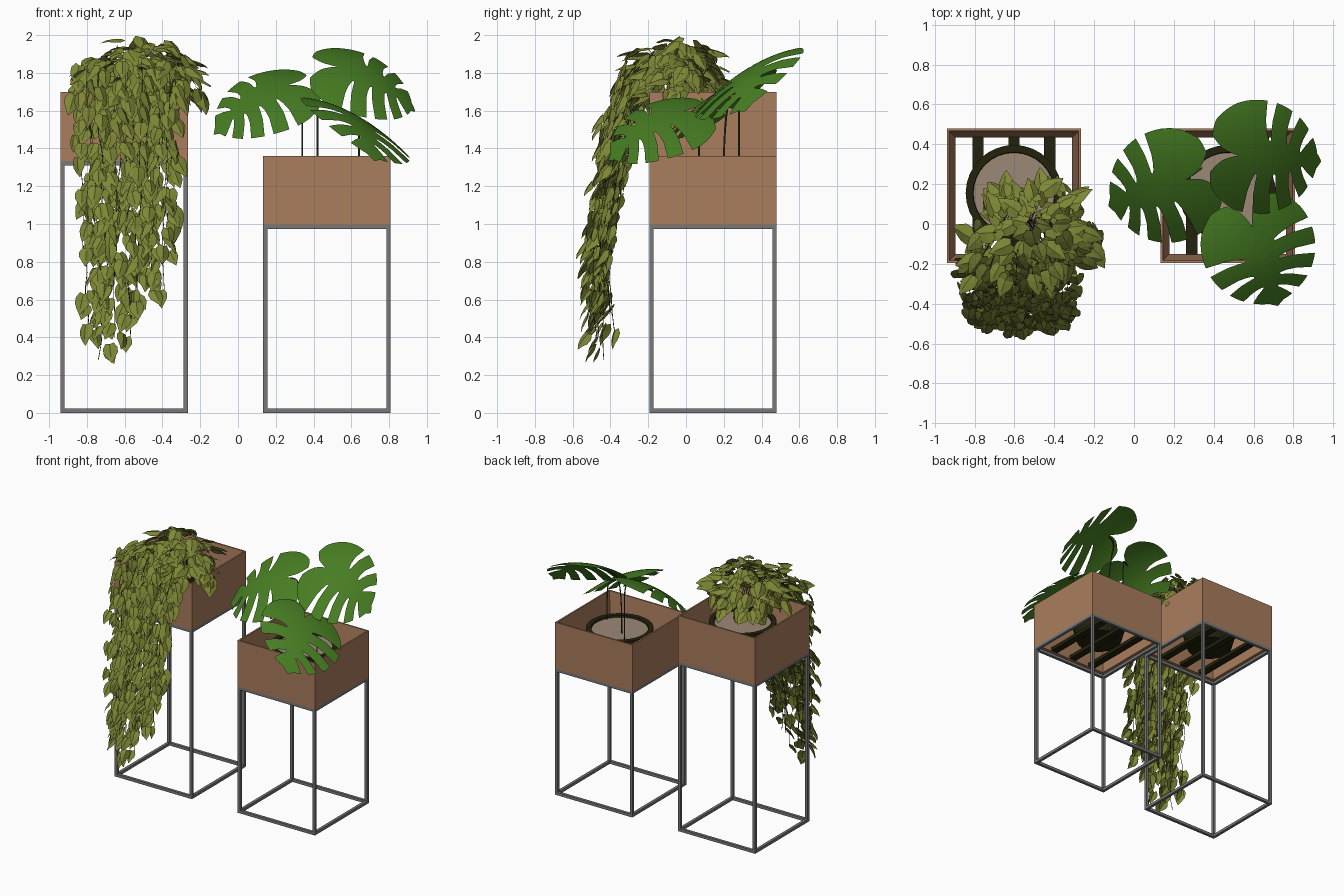
import bpy, bmesh, math, random
from mathutils import Vector, Matrix

if "Cube" in bpy.data.objects:
    bpy.data.objects.remove(bpy.data.objects["Cube"])

rnd = random.Random(7)


def mat(name, c):
    m = bpy.data.materials.new(name)
    m.diffuse_color = (*c, 1)
    m.use_nodes = True
    m.node_tree.nodes["Principled BSDF"].inputs["Base Color"].default_value = m.diffuse_color
    return m


WOOD = mat("warm wood", (0.395, 0.205, 0.11))
METAL = mat("grey metal", (0.19, 0.19, 0.195))
POT = mat("dark olive pot", (0.017, 0.016, 0.004))
SLAT = mat("dark slat", (0.017, 0.015, 0.004))
SOIL = mat("pale soil", (0.33, 0.25, 0.185))
VINE = mat("olive leaf", (0.21, 0.24, 0.036))
BIG = mat("deep green leaf", (0.062, 0.205, 0.016))
STEM = mat("dark stem", (0.05, 0.065, 0.015))


def finish(name, bm, material, smooth=False):
    me = bpy.data.meshes.new(name)
    bm.to_mesh(me)
    bm.free()
    me.materials.append(material)
    for p in me.polygons:
        p.use_smooth = smooth
    ob = bpy.data.objects.new(name, me)
    bpy.context.collection.objects.link(ob)
    return ob


def add_box(bm, lo, hi):
    lo, hi = Vector(lo), Vector(hi)
    m = Matrix.Translation((lo + hi) / 2) @ Matrix.Diagonal((*(hi - lo), 1))
    bmesh.ops.create_cube(bm, size=1, matrix=m)


def loft(bm, rings, closed=False):
    """Join rings of points with quads."""
    vs = [[bm.verts.new(p) for p in r] for r in rings]
    pairs = list(zip(vs, vs[1:])) + ([(vs[-1], vs[0])] if closed else [])
    n = len(vs[0])
    for a, b in pairs:
        for i in range(n):
            j = (i + 1) % n
            bm.faces.new((a[i], a[j], b[j], b[i]))
    return vs


def tubes(name, paths, radius):
    cu = bpy.data.curves.new(name, 'CURVE')
    cu.dimensions = '3D'
    cu.bevel_depth = radius
    cu.bevel_resolution = 0
    cu.resolution_u = 4
    for pts in paths:
        s = cu.splines.new('NURBS')
        s.points.add(len(pts) - 1)
        s.use_endpoint_u = True
        s.order_u = 3
        for q, p in zip(s.points, pts):
            q.co = (*p, 1)
    cu.materials.append(STEM)
    ob = bpy.data.objects.new(name, cu)
    bpy.context.collection.objects.link(ob)


def planter(side, cx, z0, z1):
    cy, h, t = 0.1425, 0.337, 0.022
    # metal frame
    bm = bmesh.new()
    for sx in (-1, 1):
        for sy in (-1, 1):
            x, y = cx + sx * (h - t / 2), cy + sy * (h - t / 2)
            add_box(bm, (x - t / 2, y - t / 2, 0), (x + t / 2, y + t / 2, z0))
    for z in (0, z0 - t):
        for s in (-1, 1):
            x, y = cx + s * (h - t / 2), cy + s * (h - t / 2)
            add_box(bm, (x - t / 2, cy - h + t, z), (x + t / 2, cy + h - t, z + t))
            add_box(bm, (cx - h + t, y - t / 2, z), (cx + h - t, y + t / 2, z + t))
    finish(side + "_frame", bm, METAL)
    # open box with inner walls sloping in

    def sq(r, z):
        return [(cx + a * r, cy + b * r, z) for a, b in ((-1, -1), (1, -1), (1, 1), (-1, 1))]
    bm = bmesh.new()
    loft(bm, [sq(h, z0), sq(h, z1), sq(h - 0.012, z1), sq(h - 0.045, z0)], True)
    bmesh.ops.recalc_face_normals(bm, faces=bm.faces)
    finish(side + "_box", bm, WOOD)
    # slats under the pot
    bm = bmesh.new()
    for k in (-1, 0, 1):
        x = cx + k * 0.18
        add_box(bm, (x - 0.028, cy - h + 0.03, z0 + 0.002), (x + 0.028, cy + h - 0.03, z0 + 0.03))
    finish(side + "_slats", bm, SLAT)
    # tapered pot and soil disc

    def ring(r, z):
        return [(cx + r * math.cos(k * math.tau / 32), cy + 0.012 + r * math.sin(k * math.tau / 32), z)
                for k in range(32)]
    bm = bmesh.new()
    top = z1 - 0.075
    vs = loft(bm, [ring(0.165, z0 + 0.03), ring(0.225, top - 0.05), ring(0.242, top - 0.05),
                   ring(0.242, top), ring(0.206, top), ring(0.2, top - 0.03)])
    bm.faces.new(vs[0][::-1])
    finish(side + "_pot", bm, POT)
    bm = bmesh.new()
    bm.faces.new([bm.verts.new(p) for p in ring(0.206, top - 0.015)])
    finish(side + "_soil", bm, SOIL)
    return top - 0.015


soil_l = planter("left", -0.6025, 1.333, 1.70)
soil_r = planter("right", 0.47, 0.995, 1.36)

# ---- large split leaves ----
RAD = [(0, .295), (8, .275), (30, .27), (60, .275), (90, .285), (120, .30),
       (145, .30), (160, .275), (172, .20), (180, .12)]


def radius(a):
    for (a0, r0), (a1, r1) in zip(RAD, RAD[1:]):
        if a <= a1:
            return r0 + (r1 - r0) * (a - a0) / (a1 - a0)
    return RAD[-1][1]


def split_leaf(name, c, axis, gx, gy, low):
    """Heart outline filled by bowed veins from the midrib; notches shorten the veins."""
    bm = bmesh.new()
    steps, grid = 7, []
    rot = Matrix.Rotation(math.radians(axis), 2)

    def place(p):
        d = rot @ p
        z = c[2] + gx * d.x + gy * d.y - 0.8 * p.length_squared - 0.5 * max(p.x, 0) ** 2
        return bm.verts.new((c[0] + d.x, c[1] + d.y, z))
    for deg in range(-180, 181):
        a, side = abs(deg), 1 if deg >= 0 else -1
        slots = (24, 49, 74, 101) if side == low else (30, 56, 84)
        reach = 1
        for s in slots:
            d = abs(a - s) / 5
            if d < 1:
                reach -= 0.70 * (1 - d ** 3)
        th = math.radians(a)
        out = Vector((math.cos(th), side * math.sin(th))) * radius(a)
        mid = Vector((0.04 + 0.16 * math.cos(th), 0))
        bow = (out + mid) / 2 - Vector((0.04 * math.sin(th), 0))
        row = []
        for k in range(steps + 1):
            t = reach * k / steps
            row.append(place(mid * (1 - t) ** 2 + bow * 2 * t * (1 - t) + out * t * t))
        grid.append(row)
    for a, b in zip(grid, grid[1:]):
        for k in range(steps):
            bm.faces.new((a[k], a[k + 1], b[k + 1], b[k]))
    bmesh.ops.remove_doubles(bm, verts=bm.verts, dist=0.0002)
    finish(name, bm, BIG, True)


split_leaf("left_split_leaf", (0.15, 0.185, 1.70), 199, 0.20, 0.60, 1)
split_leaf("back_split_leaf", (0.645, 0.335, 1.805), -4, -0.28, 0.60, -1)
split_leaf("front_split_leaf", (0.63, -0.13, 1.56), -72, -0.56, 0.22, 1)
tubes("split_leaf_stalks", [
    [(0.34, 0.28, soil_r), (0.34, 0.28, 1.5), (0.34, 0.28, 1.70), (0.30, 0.25, 1.73), (0.25, 0.22, 1.725)],
    [(0.42, 0.20, soil_r), (0.42, 0.20, 1.5), (0.42, 0.24, 1.74), (0.46, 0.33, 1.80), (0.53, 0.34, 1.82)],
    [(0.64, 0.07, soil_r), (0.64, 0.07, 1.45), (0.64, 0.06, 1.56), (0.61, 0.0, 1.58), (0.60, -0.03, 1.585)],
], 0.005)

# ---- trailing plant ----
HALF = [(-0.09, 0.2), (0.16, 0.36), (0.45, 0.34), (0.72, 0.19)]
leaf_bm = bmesh.new()


def small_leaf(p, d, n, size):
    """Folded heart leaf: base p, tip direction d, facing n."""
    d = d.normalized()
    n = (n - d * n.dot(d)).normalized()
    w = n.cross(d)

    def pt(u, v, h):
        q = p + (d * u + w * v + n * h) * size
        return leaf_bm.verts.new((q.x, max(q.y, -0.62), min(q.z, 2.0)))
    mid = [pt(0, 0, 0), pt(0.35, 0, 0.03), pt(0.7, 0, 0), pt(1, 0, -0.1)]
    for s in (1, -1):
        e = [pt(u, s * v, -0.3 * v) for u, v in HALF]
        faces = [(mid[0], mid[1], e[1], e[0]), (mid[1], mid[2], e[2], e[1]),
                 (mid[2], mid[3], e[3], e[2])]
        for f in faces:
            leaf_bm.faces.new(f if s > 0 else f[::-1])


def jit(a):
    return Vector([rnd.uniform(-a, a) for _ in range(3)])


# hanging vines, longest left of centre
paths = []
N = 18
for i in range(N):
    f = i / (N - 1)
    x = -0.83 + 0.50 * f
    layer = (i * 0.618) % 1
    y = -0.25 - 0.16 * layer
    zend = 0.33 + 0.9 * abs(x + 0.68) ** 0.9 + (0, 0.3, 0.1, 0.55)[i % 4]
    xe = x + (-0.62 - x) * 0.25 + rnd.uniform(-0.05, 0.05)
    pts = [Vector((-0.55 + 0.3 * (f - 0.5), 0.05, soil_l)), Vector((x * 0.5 - 0.28, -0.02, 1.86)),
           Vector((x, y + 0.12, 1.79 + 0.10 * layer)), Vector((x, y, 1.6))]
    z = 1.6
    while z > zend:
        z -= 0.12
        t = (1.6 - z) / 1.25
        sag = 0.16 * min(1, t * 1.6) - 0.06 * max(0, t - 0.6)
        pts.append(Vector((x + (xe - x) * t + rnd.uniform(-.02, .02),
                           y - sag * (1 - 0.45 * layer) + rnd.uniform(-.015, .015), z)))
    paths.append(pts)
    for a, b in zip(pts[2:], pts[3:]):
        m = max(1, round((b - a).length / 0.064))
        for k in range(m):
            p = a.lerp(b, (k + rnd.random()) / m)
            sx = rnd.choice((-1, 1))
            p = p + Vector((sx * rnd.uniform(0.005, 0.05), rnd.uniform(-0.06, 0.02), 0))
            d = Vector((sx * rnd.uniform(-0.1, 0.6), rnd.uniform(-0.8, -0.1), -1))
            small_leaf(p, d, Vector((sx * 0.4, -1, 0.4)) + jit(0.65), rnd.uniform(0.09, 0.12))

# loose leafy crown
C, R = Vector((-0.50, -0.05, 1.68)), Vector((0.33, 0.27, 0.32))
for i in range(165):
    a, h = rnd.uniform(0, math.tau), (i + 0.5) / 165
    q = math.sqrt(1 - h * h)
    n = Vector((q * math.cos(a), q * math.sin(a), h))
    k = rnd.uniform(0.62, 1.03)
    p = C + Vector((n.x * R.x, n.y * R.y, n.z * R.z)) * k
    if p.y > 0.03 and (abs(p.x + 0.52) > 0.24 or p.y > 0.19):
        continue
    out = Vector((n.x, n.y - 0.25, 0)).normalized()
    d = out * (0.5 + 0.5 * h) + Vector((0, 0, -0.75 + 0.3 * h)) + jit(0.6)
    small_leaf(p, d, n + Vector((0, 0, 0.4)) + jit(0.6), rnd.uniform(0.10, 0.14))
    if i % 8 == 0:
        paths.append([Vector((-0.56, 0.05, soil_l)), C + Vector((0, 0.03, 0)), p])
# leaves reaching out at the upper left front
for i in range(22):
    p = Vector((rnd.uniform(-0.84, -0.6), rnd.uniform(-0.30, -0.1), rnd.uniform(1.76, 1.95)))
    small_leaf(p, Vector((-0.4, -0.5, -0.6)) + jit(0.5), Vector((-0.2, -0.5, 1)) + jit(0.5),
               rnd.uniform(0.10, 0.13))
finish("trailing_leaves", leaf_bm, VINE)
tubes("trailing_vines", paths, 0.002)
